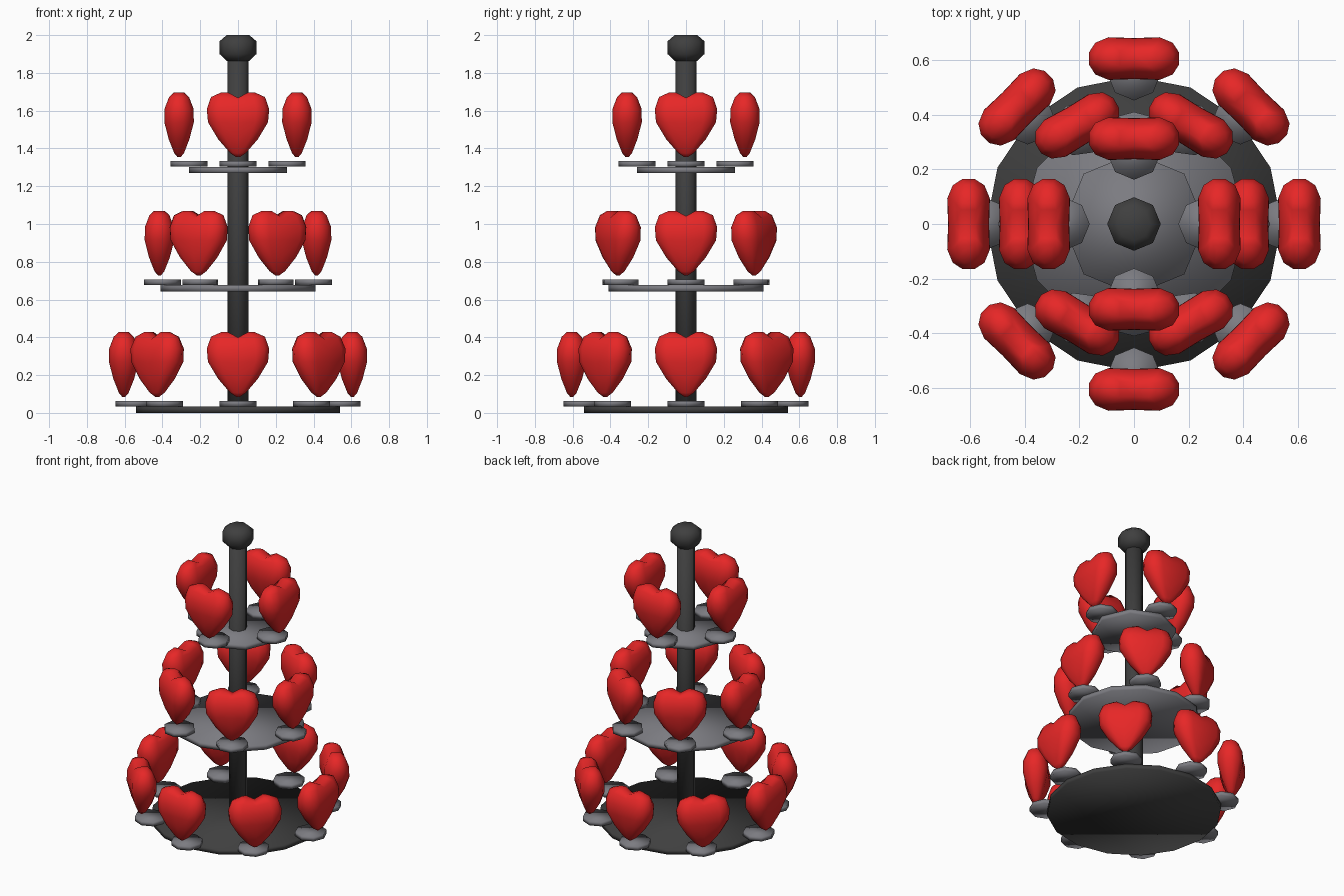
import bpy, bmesh
from math import cos, sin, pi

if "Cube" in bpy.data.objects:
    bpy.data.objects.remove(bpy.data.objects["Cube"])


def material(name, rgb):
    m = bpy.data.materials.new(name)
    m.diffuse_color = (*rgb, 1)
    m.use_nodes = True
    m.node_tree.nodes["Principled BSDF"].inputs["Base Color"].default_value = m.diffuse_color
    return m


RED = material("red", (0.8, 0.02, 0.02))
DARK = material("dark", (0.05, 0.05, 0.05))
GREY = material("grey", (0.2, 0.2, 0.22))


def finish(bm, name, mat):
    bmesh.ops.recalc_face_normals(bm, faces=bm.faces)
    for f in bm.faces:
        f.smooth = True
    mesh = bpy.data.meshes.new(name)
    bm.to_mesh(mesh)
    bm.free()
    mesh.materials.append(mat)
    return add(name, mesh)


def add(name, mesh, loc=(0, 0, 0), turn=0):
    ob = bpy.data.objects.new(name, mesh)
    ob.location = loc
    ob.rotation_euler.z = turn
    bpy.context.collection.objects.link(ob)
    return ob


def lathe(name, profile, sides, mat):
    """Closed stack of rings from (radius, z) pairs."""
    bm = bmesh.new()
    rings = [[bm.verts.new((r * cos(2 * pi * i / sides), r * sin(2 * pi * i / sides), z))
              for i in range(sides)] for r, z in profile]
    for a, b in zip(rings, rings[1:]):
        for i in range(sides):
            j = (i + 1) % sides
            bm.faces.new((a[i], a[j], b[j], b[i]))
    bm.faces.new(rings[0])
    bm.faces.new(rings[-1])
    return finish(bm, name, mat)


def make_heart():
    # half outline: z, half width, half thickness, z at the centre crease
    levels = [(0.0, 0.010, 0.008, 0.0), (0.022, 0.042, 0.026, 0.020),
              (0.095, 0.105, 0.055, 0.095), (0.185, 0.159, 0.078, 0.185),
              (0.255, 0.165, 0.077, 0.252), (0.318, 0.143, 0.053, 0.302),
              (0.342, 0.090, 0.028, 0.314)]
    section = [(0, -0.96), (0.58, -1), (0.86, -0.75), (1, -0.28),
               (1, 0.28), (0.86, 0.75), (0.58, 1), (0, 0.96)]
    bm = bmesh.new()
    for side in (1, -1):
        rings = [[bm.verts.new((side * w * u, b * v, zc if u == 0 else z))
                  for u, v in section] for z, w, b, zc in levels]
        for a, b in zip(rings, rings[1:]):
            for i in range(len(section) - 1):
                bm.faces.new((a[i], a[i + 1], b[i + 1], b[i]))
        bm.faces.new(rings[0])
        top = rings[-1]
        for i in range(3):
            bm.faces.new((top[i], top[i + 1], top[6 - i], top[7 - i]))
    bmesh.ops.remove_doubles(bm, verts=bm.verts, dist=0.0005)
    return finish(bm, "heart", RED)


# centre pole with its knob
lathe("pole", [(0.055, 0.02), (0.055, 1.90)], 8, DARK)
lathe("knob", [(0.06, 1.863), (0.098, 1.90), (0.098, 1.967), (0.06, 2.0)], 8, DARK)

# tiers: name, tray radius, tray bottom z, tray sides, hearts, stand radius, heart radius
tiers = [("lower", 0.54, 0.0, 16, 8, 0.55, 0.605, DARK),
         ("middle", 0.41, 0.643, 12, 6, 0.40, 0.416, GREY),
         ("upper", 0.26, 1.269, 8, 4, 0.26, 0.312, GREY)]
heart = make_heart()
stand = lathe("stand", [(0.098, 0), (0.098, 0.029)], 8, GREY)
for name, r, z, sides, count, rs, rh, mat in tiers:
    lathe(name + "_tray", [(r, z), (r, z + 0.033)], sides, mat)
    for i in range(count):
        a = 2 * pi * i / count
        add(f"{name}_stand", stand.data, (rs * cos(a), rs * sin(a), z + 0.035), a)
        add(f"{name}_heart", heart.data, (rh * cos(a), rh * sin(a), z + 0.085), a + pi / 2)

# remove the prototypes
for ob in (heart, stand):
    bpy.data.objects.remove(ob)
